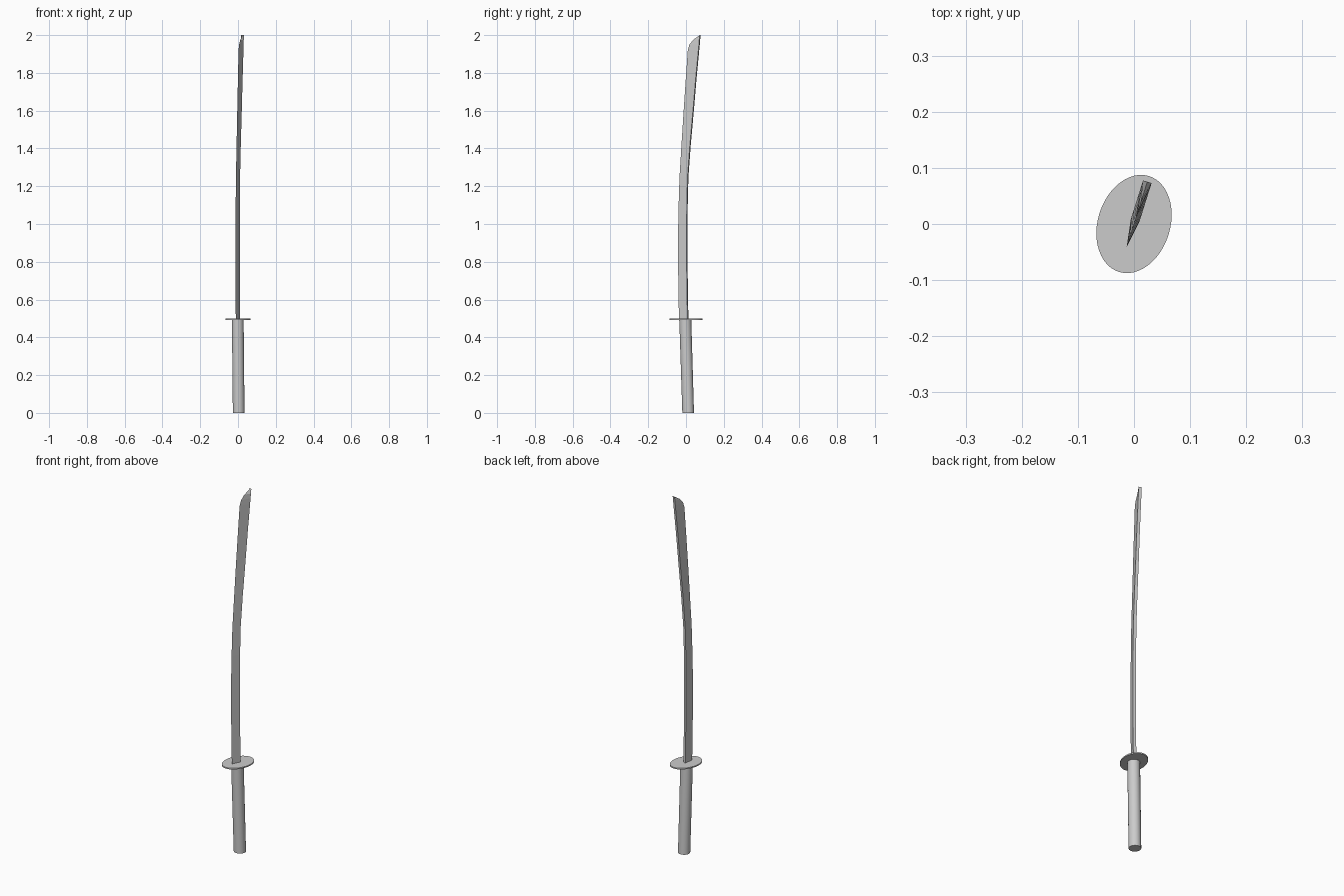
import bpy, bmesh, math

if "Cube" in bpy.data.objects:
    bpy.data.objects.remove(bpy.data.objects["Cube"])

ANGLE = math.radians(17.5)   # the whole sword is turned about z
SN, CS = math.sin(ANGLE), math.cos(ANGLE)


def place(s, t, z):
    """s runs from cutting edge to spine, t across the blade thickness."""
    return (s * SN + t * CS, s * CS - t * SN, z)


def loft(name, sections, smooth=False):
    """Skin closed sections of equal point count, capping both ends."""
    bm = bmesh.new()
    rings = [[bm.verts.new(place(*p)) for p in sec] for sec in sections]
    n = len(rings[0])
    for a, b in zip(rings, rings[1:]):
        for i in range(n):
            j = (i + 1) % n
            bm.faces.new((a[i], a[j], b[j], b[i]))
    bm.faces.new(rings[0][::-1])
    bm.faces.new(rings[-1])
    bmesh.ops.recalc_face_normals(bm, faces=bm.faces)
    me = bpy.data.meshes.new(name)
    bm.to_mesh(me)
    bm.free()
    ob = bpy.data.objects.new(name, me)
    bpy.context.collection.objects.link(ob)
    if smooth:
        bpy.ops.object.select_all(action='DESELECT')
        ob.select_set(True)
        bpy.context.view_layer.objects.active = ob
        bpy.ops.object.shade_smooth_by_angle(angle=math.radians(35))
    return ob


def ellipse(center, a, b, z, n):
    return [(center + a * math.cos(2 * math.pi * i / n),
             b * math.sin(2 * math.pi * i / n), z) for i in range(n)]


# Handle: slightly leaning round grip
loft("handle", [ellipse(0.012, 0.031, 0.031, 0.0, 32),
                ellipse(-0.004, 0.032, 0.031, 0.494, 32)], smooth=True)

# Guard: thin oval plate
loft("guard", [ellipse(0, 0.0895, 0.0645, z, 48) for z in (0.492, 0.499)],
     smooth=True)

# Blade: curved wedge, (height, cutting edge, spine)
profile = [(0.49, -0.039, 0.011), (0.65, -0.042, 0.008), (0.80, -0.044, 0.006),
           (0.95, -0.044, 0.006), (1.10, -0.041, 0.007), (1.25, -0.036, 0.011),
           (1.42, -0.025, 0.024), (1.60, -0.013, 0.041), (1.77, -0.001, 0.056),
           (1.92, 0.010, 0.071), (1.95, 0.019, 0.074), (1.975, 0.040, 0.076),
           (2.0, 0.0785, 0.079)]
H = 0.008
loft("blade", [[(e, 0, z), (s, H, z), (s, -H, z)] for z, e, s in profile])
